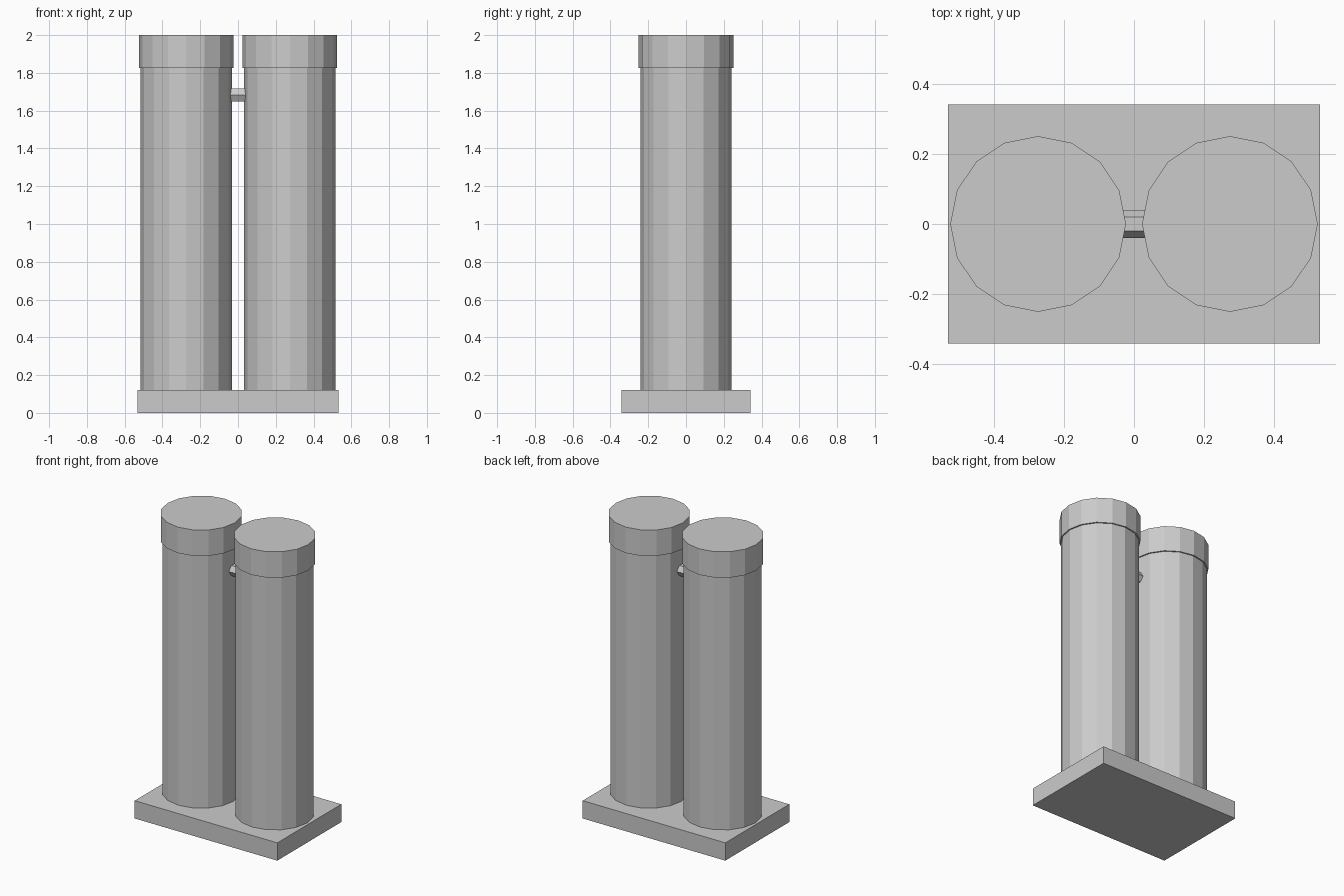
import bpy
from math import pi

if "Cube" in bpy.data.objects:
    bpy.data.objects.remove(bpy.data.objects["Cube"])


def cylinder(name, sides, radius, length, location, rotation=(0, 0, 0)):
    # Turned so that a corner points along x
    bpy.ops.mesh.primitive_cylinder_add(vertices=sides, radius=radius, depth=length,
                                        location=location, rotation=rotation)
    obj = bpy.context.object
    obj.name = name
    return obj


BASE_TOP = 0.12
CAP_BOTTOM = 1.825
TOP = 2.0

# Rectangular base plate
bpy.ops.mesh.primitive_cube_add(size=1, location=(0, 0, BASE_TOP / 2))
base = bpy.context.object
base.name = "base_plate"
base.scale = (1.064, 0.682, BASE_TOP)
bpy.ops.object.transform_apply(location=False, rotation=False, scale=True)

# Two tall tanks, each with a slightly wider cap
for side, x in (("left", -0.274), ("right", 0.274)):
    cylinder(side + "_tank", 16, 0.242, CAP_BOTTOM - BASE_TOP,
             (x, 0, (CAP_BOTTOM + BASE_TOP) / 2))
    cylinder(side + "_cap", 16, 0.251, TOP - CAP_BOTTOM,
             (x, 0, (TOP + CAP_BOTTOM) / 2))

# Six-sided pipe joining the tanks, flat side up
cylinder("connecting_pipe", 6, 0.04, 0.09, (0, 0, 1.682), (0, pi / 2, 0)).data.update()
pipe = bpy.context.object
bpy.ops.object.transform_apply(location=False, rotation=True, scale=False)

# A corner of the pipe must point along y, level with its centre
if max(abs(v.co.y) for v in pipe.data.vertices) < 0.039:
    pipe.rotation_euler.x = pi / 2
